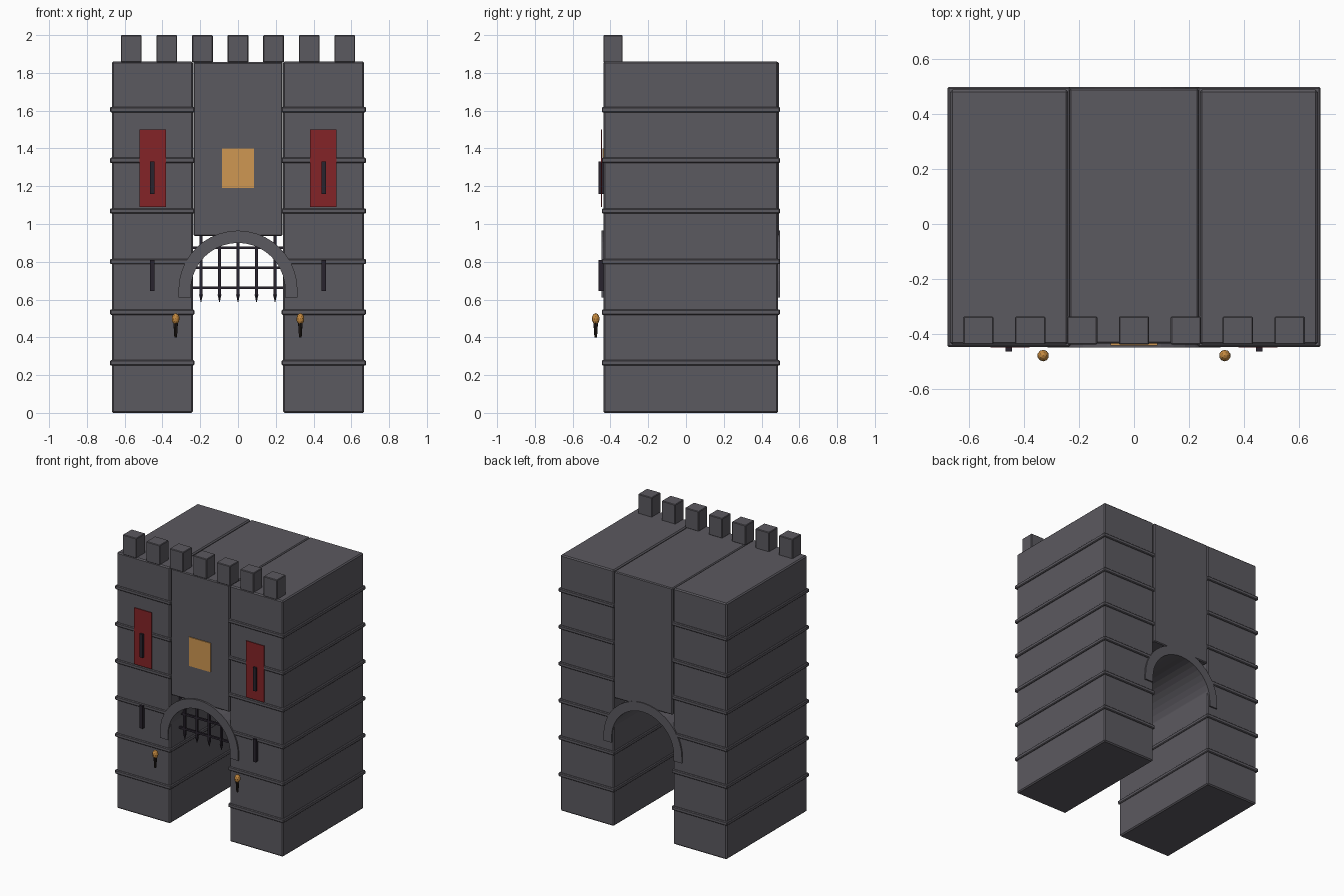
import bpy, bmesh, math
from mathutils import Matrix

if "Cube" in bpy.data.objects:
    bpy.data.objects.remove(bpy.data.objects["Cube"])


def mat(name, r, g, b):
    m = bpy.data.materials.new(name)
    m.diffuse_color = (r, g, b, 1)
    m.use_nodes = True
    m.node_tree.nodes["Principled BSDF"].inputs["Base Color"].default_value = m.diffuse_color
    return m


STONE = mat("dark stone", 0.105, 0.10, 0.115)
IRON = mat("dark iron", 0.022, 0.017, 0.027)
RED = mat("banner red", 0.23, 0.017, 0.02)
GOLD = mat("plaque gold", 0.62, 0.31, 0.085)
FLAME = mat("flame amber", 0.55, 0.25, 0.05)
WOOD = mat("charred wood", 0.02, 0.014, 0.012)


def finish(bm, name, material):
    bmesh.ops.recalc_face_normals(bm, faces=bm.faces)
    me = bpy.data.meshes.new(name)
    bm.to_mesh(me)
    bm.free()
    me.materials.append(material)
    ob = bpy.data.objects.new(name, me)
    bpy.context.collection.objects.link(ob)
    return ob


def box(name, x, y, z, material, bevel=0):
    """Box from (min, max) ranges with an optional small chamfer."""
    bm = bmesh.new()
    size = Matrix.Diagonal((x[1] - x[0], y[1] - y[0], z[1] - z[0], 1))
    mid = Matrix.Translation((sum(x) / 2, sum(y) / 2, sum(z) / 2))
    bmesh.ops.create_cube(bm, size=1, matrix=mid @ size)
    if bevel:
        bmesh.ops.bevel(bm, geom=bm.edges[:], offset=bevel, segments=1, affect='EDGES')
    return finish(bm, name, material)


def cone(name, x, y, z, r_low, r_high, sides, material):
    bm = bmesh.new()
    bmesh.ops.create_cone(bm, cap_ends=True, segments=sides, radius1=r_low, radius2=r_high,
                          depth=z[1] - z[0],
                          matrix=Matrix.Translation((x, y, sum(z) / 2)))
    return finish(bm, name, material)


FRONT, BACK, TOP = -0.438, 0.488, 1.86

for side, s in (("left", -1), ("right", 1)):
    def span(a, b):
        return (min(s * a, s * b), max(s * a, s * b))

    # Gate tower with string courses
    box(side + "_tower", span(0.239, 0.668), (FRONT, BACK), (0, TOP), STONE, 0.008)
    for i in range(6):
        z = 0.265 + 0.268 * i
        box(f"{side}_band_{i}", span(0.231, 0.678), (FRONT - 0.008, BACK + 0.01),
            (z - 0.014, z + 0.014), STONE, 0.005)
    # Banner and arrow slits
    box(side + "_banner", span(0.38, 0.522), (-0.449, -0.444), (1.09, 1.5), RED)
    for n, z in (("upper", (1.16, 1.33)), ("lower", (0.645, 0.81))):
        box(f"{side}_{n}_slit", span(0.443, 0.467), (-0.463, -0.43), z, IRON)
    # Torch
    cone(side + "_torch_handle", s * 0.33, -0.478, (0.4, 0.49), 0.007, 0.013, 8, WOOD)
    bm = bmesh.new()
    bmesh.ops.create_icosphere(bm, subdivisions=2, radius=1,
                               matrix=Matrix.Translation((s * 0.33, -0.478, 0.498))
                               @ Matrix.Diagonal((0.021, 0.021, 0.03, 1)))
    finish(bm, side + "_torch_flame", FLAME)

# Wall over the gate, with plaque
box("gate_wall", (-0.235, 0.235), (FRONT + 0.003, BACK + 0.004), (0.937, TOP - 0.003), STONE, 0.006)
box("plaque", (-0.086, 0.086), (-0.441, -0.433), (1.19, 1.4), GOLD)

# Vaulted arch running through the gate
N, R_OUT, R_IN, ZC = 20, 0.315, 0.25, 0.65
rings = []
for r, flip in ((R_OUT, 1), (R_IN, -1)):
    arc = [(r * math.cos(math.pi * i / N), ZC + r * math.sin(math.pi * i / N)) for i in range(N + 1)]
    rings.append([(r, 0.61)] + arc + [(-r, 0.61)])
bm = bmesh.new()
verts = [[[bm.verts.new((x, y, z)) for x, z in ring] for ring in rings] for y in (-0.448, 0.498)]
(fo, fi), (bo, bi) = verts
for i in range(len(fo) - 1):
    for a, b in ((fo, fi), (fi, bi), (bi, bo), (bo, fo)):
        bm.faces.new((a[i], a[i + 1], b[i + 1], b[i]))
for i in (0, -1):
    bm.faces.new((fo[i], fi[i], bi[i], bo[i]))
finish(bm, "gate_arch", STONE)

# Portcullis
PY = -0.33
for i in range(5):
    x = -0.196 + 0.098 * i
    box(f"portcullis_bar_{i}", (x - 0.008, x + 0.008), (PY - 0.008, PY + 0.008), (0.625, 0.95), IRON)
    cone(f"portcullis_spike_{i}", x, PY, (0.585, 0.627), 0.001, 0.012, 6, IRON)
for i in range(3):
    z = 0.662 + 0.106 * i
    box(f"portcullis_rail_{i}", (-0.25, 0.25), (PY - 0.007, PY + 0.007), (z - 0.007, z + 0.007), IRON)

# Battlements along the front edge
for i in range(7):
    x = 0.1885 * (i - 3)
    box(f"merlon_{i}", (x - 0.055, x + 0.055), (FRONT, -0.336), (TOP - 0.005, 2.0), STONE, 0.004)
